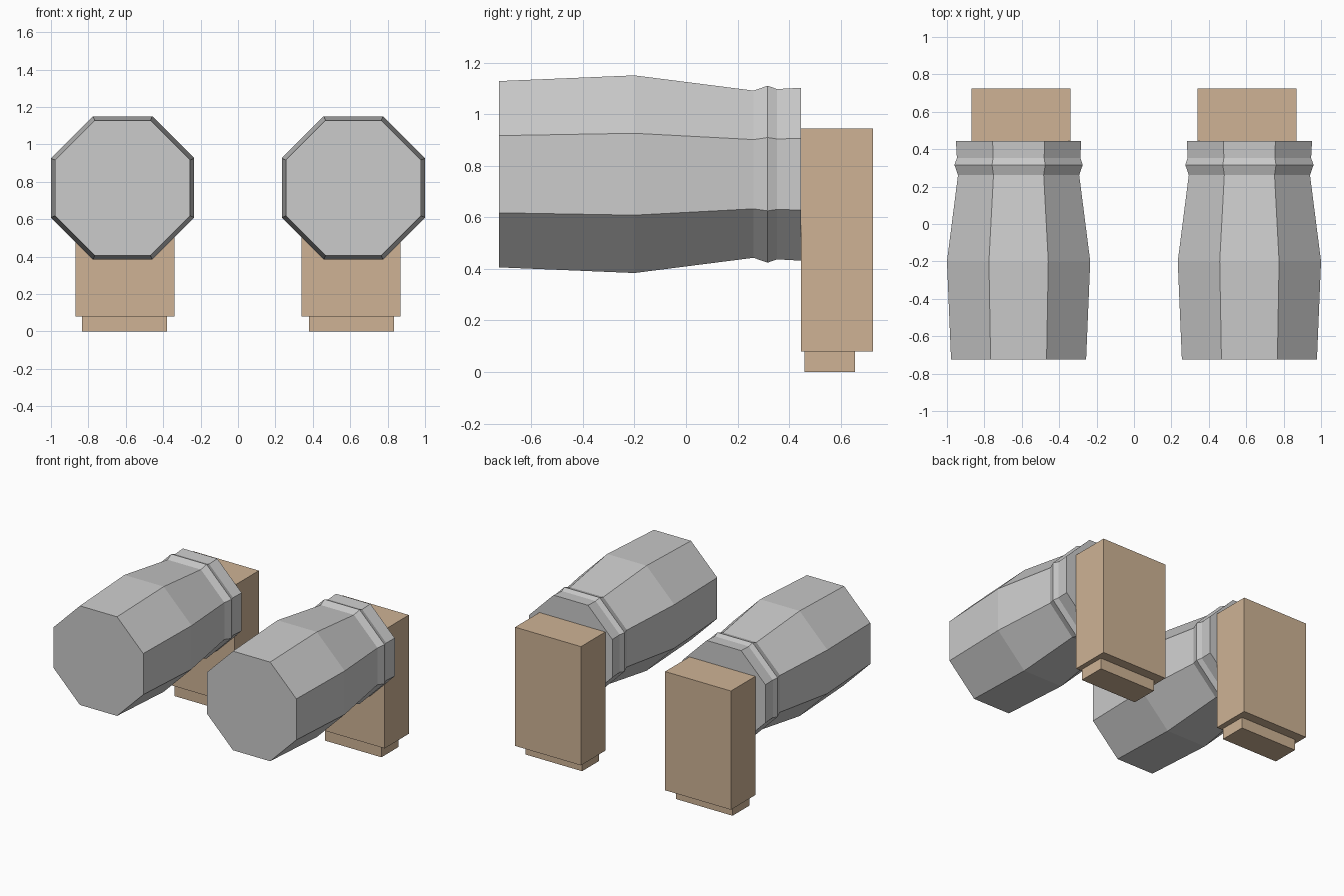
import bpy, bmesh, math

if "Cube" in bpy.data.objects:
    bpy.data.objects.remove(bpy.data.objects["Cube"])

wood = bpy.data.materials.new("wood")
wood.diffuse_color = (0.62, 0.45, 0.30, 1)
wood.use_nodes = True
wood.node_tree.nodes["Principled BSDF"].inputs["Base Color"].default_value = wood.diffuse_color


def add_object(name, bm, mat=None):
    bmesh.ops.recalc_face_normals(bm, faces=bm.faces)
    mesh = bpy.data.meshes.new(name)
    bm.to_mesh(mesh)
    bm.free()
    if mat:
        mesh.materials.append(mat)
    obj = bpy.data.objects.new(name, mesh)
    bpy.context.collection.objects.link(obj)
    return obj


def box(name, x, y, z, mat):
    bm = bmesh.new()
    bmesh.ops.create_cube(bm, size=1)
    for v in bm.verts:
        for i, (lo, hi) in enumerate((x, y, z)):
            v.co[i] = lo if v.co[i] < 0 else hi
    return add_object(name, bm, mat)


def octagon_barrel(name, cx, cz, profile):
    # profile: (y, distance from axis to flat side)
    bm = bmesh.new()
    rings = []
    for y, flat in profile:
        r = flat / math.cos(math.pi / 8)
        angles = [math.pi / 8 + k * math.pi / 4 for k in range(8)]
        rings.append([bm.verts.new((cx + r * math.cos(a), y, cz + r * math.sin(a)))
                      for a in angles])
    for a, b in zip(rings, rings[1:]):
        for k in range(8):
            n = (k + 1) % 8
            bm.faces.new((a[k], a[n], b[n], b[k]))
    bm.faces.new(rings[0])
    bm.faces.new(rings[-1])
    return add_object(name, bm)


# Barrel outline from front to back, with the raised band near the back
PROFILE = [(-0.725, 0.361), (-0.20, 0.383), (0.262, 0.324),
           (0.316, 0.343), (0.353, 0.330), (0.445, 0.335)]

for side, s in (("left", -1), ("right", 1)):
    def span(a, b):
        return tuple(sorted((s * a, s * b)))
    # Eight-sided head
    octagon_barrel(side + "_barrel", s * 0.617, 0.767, PROFILE)
    # Upright block behind it
    box(side + "_block", span(0.339, 0.870), (0.445, 0.725), (0.08, 0.945), wood)
    # Small foot below the block
    box(side + "_foot", span(0.379, 0.834), (0.460, 0.655), (0.0, 0.08), wood)
